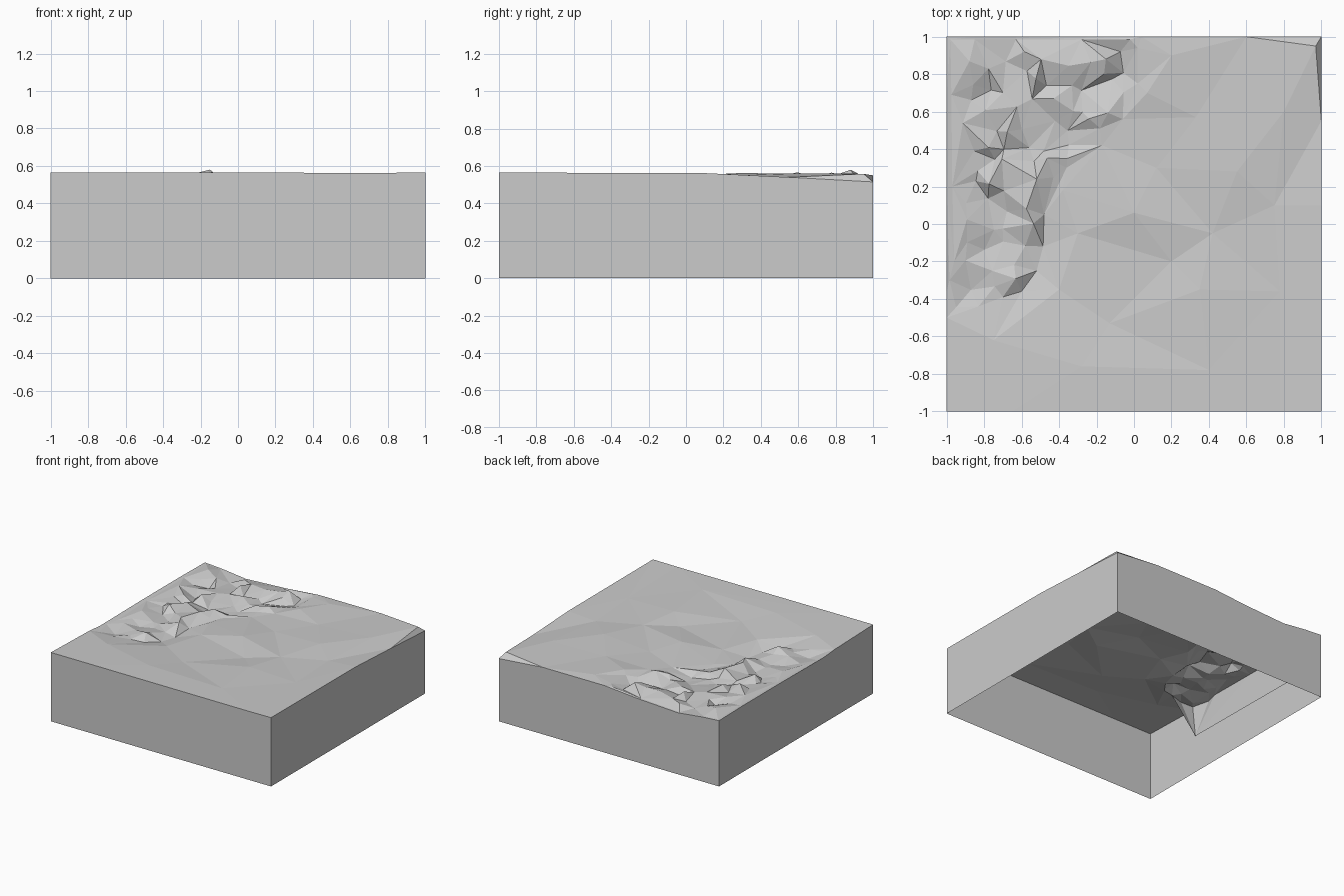
import bpy, bmesh, random
from mathutils import Vector
from mathutils.geometry import delaunay_2d_cdt, intersect_point_line

if "Cube" in bpy.data.objects:
    bpy.data.objects.remove(bpy.data.objects["Cube"])

random.seed(7)

# Outer border of the tile (counter-clockwise, with heights)
border = [(-1, -1, .565), (-.65, -1, .565), (.78, -1, .563), (1, -1, .565), (1, .1, .562),
          (1, .55, .54), (1, 1, .515), (.6, 1, .55), (.04, 1, .55), (-.25, 1, .525),
          (-.63, 1, .505), (-.85, 1, .53), (-1, 1, .54), (-1, .69, .545), (-1, .2, .545),
          (-1, -.36, .54), (-1, -.5, .552)]
# Edge of the rocky patch (counter-clockwise)
rim = [(-.95, -.445, .535), (-.83, -.44, .53), (-.7, -.39, .52), (-.6, -.36, .51), (-.52, -.25, .495),
       (-.485, -.12, .49), (-.48, .05, .50), (-.36, .3, .52), (-.17, .42, .535), (-.06, .56, .54),
       (.02, .75, .545), (.02, .94, .55), (-.02, .985, .55), (-.28, .985, .525), (-.63, .985, .505),
       (-.85, .985, .53), (-.98, .985, .54), (-.975, .69, .54), (-.97, .2, .54), (-.96, -.2, .535),
       (-.985, -.3, .535)]
# Gentle ground between border and patch
ground = [(0, .06, .562), (.2, -.2, .535), (.42, -.05, .545), (.55, .28, .562), (.33, .57, .55),
          (.2, .9, .56), (.8, .6, .56), (-.3, -.05, .535), (.35, -.35, .56), (.78, -.36, .55),
          (-.28, -.76, .562), (.4, -.78, .562), (-.13, -.53, .54), (.75, .1, .545), (.07, .7, .56),
          (.12, .3, .54), (-.75, -.62, .555), (.97, .95, .558), (-.4, -.35, .53), (-.38, .18, .525)]


def inside(p):
    hit = False
    for a, b in zip(rim, rim[1:] + rim[:1]):
        if (a[1] > p.y) != (b[1] > p.y):
            if p.x < a[0] + (p.y - a[1]) * (b[0] - a[0]) / (b[1] - a[1]):
                hit = not hit
    return hit


def rim_distance(p):
    best = 9
    for a, b in zip(rim, rim[1:] + rim[:1]):
        a, b = Vector(a[:2]), Vector(b[:2])
        t = intersect_point_line(p, a, b)[1]
        best = min(best, (a.lerp(b, max(0, min(1, t))) - p).length)
    return best


# Scattered rock points on a jittered grid
rocks = [(-.15, .88, .58)]
step = .105
for i in range(11):
    for j in range(15):
        p = Vector((-.98 + (i + random.uniform(-.4, .4)) * step,
                    -.42 + (j + random.uniform(-.4, .4)) * step))
        if inside(p) and rim_distance(p) > .035 and (p - Vector((-.15, .88))).length > .07:
            rocks.append((p.x, p.y, random.uniform(.495, .568)))

# One triangulation shared by ground and rocks
points = border + rim + ground + rocks
nb, nr = len(border), len(rim)
edges = [(i, (i + 1) % nb) for i in range(nb)]
edges += [(nb + i, nb + (i + 1) % nr) for i in range(nr)]
flat, _, tris, orig, _, _ = delaunay_2d_cdt([Vector(p[:2]) for p in points], edges, [], 0, 1e-5)
coords = [Vector((v.x, v.y, points[o[0]][2] if o else .54)) for v, o in zip(flat, orig)]
parts = {"ground": [], "rocky_patch": []}
for t in tris:
    centre = sum((flat[k] for k in t), Vector((0, 0))) / 3
    parts["rocky_patch" if inside(centre) else "ground"].append([coords[k] for k in t])

# Side walls down to the floor, open underneath
parts["side_walls"] = []
for a, b in zip(border, border[1:] + border[:1]):
    parts["side_walls"].append([Vector((a[0], a[1], 0)), Vector((b[0], b[1], 0)), Vector(b), Vector(a)])

# Skirt hanging below the rocks along the left and back edges
corner, end = Vector((-.99, .992, .29)), Vector((-.985, -.455, .30))
r = [Vector(p) for p in rim]
fans = [(r[i], r[i + 1], corner) for i in range(12, 16)]
fans += [(r[i], r[i + 1], corner) for i in range(16, 18)]
fans += [(r[18], end, corner)]
fans += [(r[i], r[(i + 1) % nr], end) for i in range(18, nr)]
fans += [(r[0], r[1], end), (r[1], r[2], end)]
parts["rocky_patch"] += [[q.copy() for q in (f[1], f[0], f[2])] for f in fans]

for name, faces in parts.items():
    bm = bmesh.new()
    for f in faces:
        bm.faces.new([bm.verts.new(v) for v in f])
    bmesh.ops.remove_doubles(bm, verts=bm.verts[:], dist=1e-5)
    mesh = bpy.data.meshes.new(name)
    bm.to_mesh(mesh)
    bm.free()
    bpy.context.collection.objects.link(bpy.data.objects.new(name, mesh))
